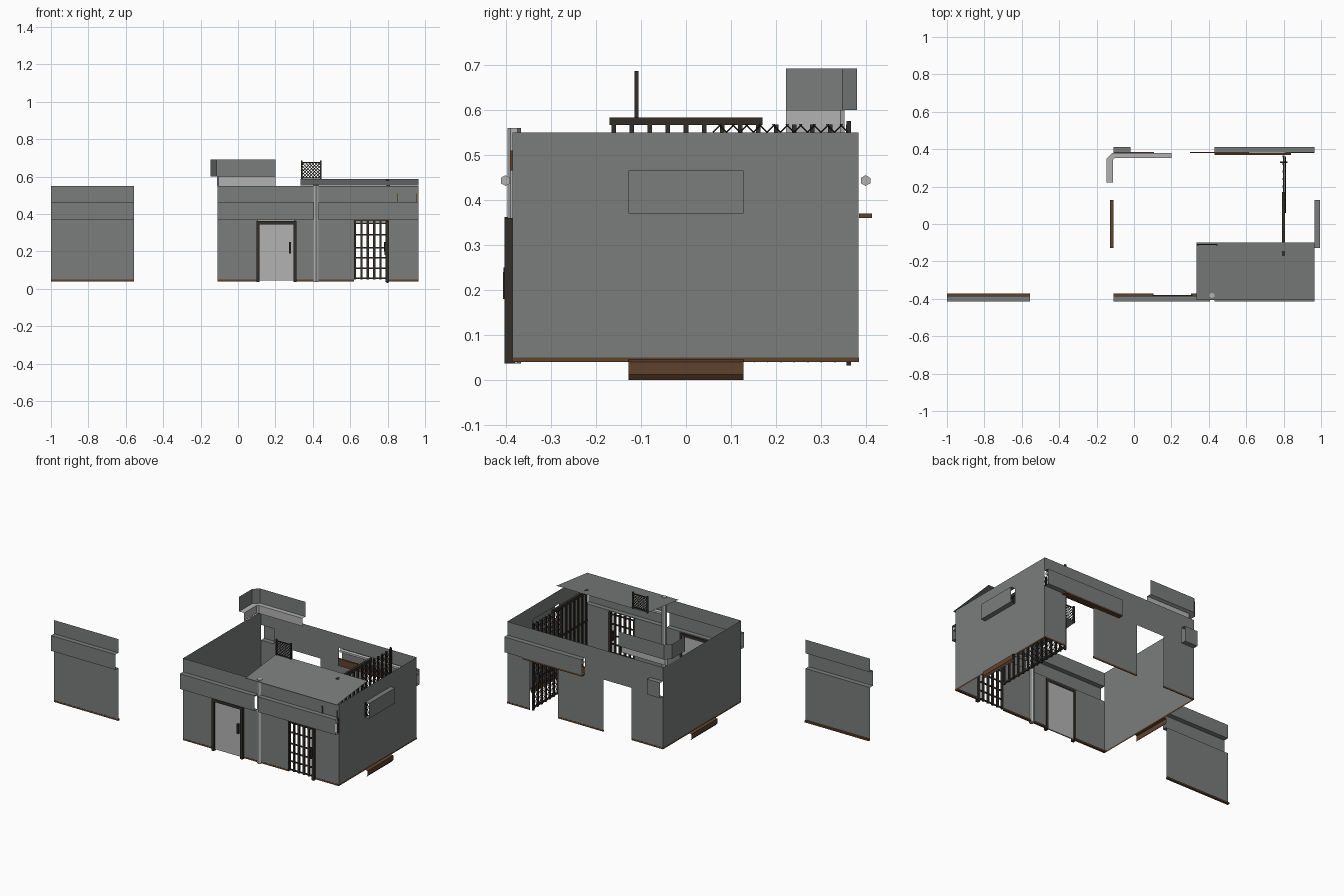
import bpy, bmesh, math
from mathutils import Vector

if "Cube" in bpy.data.objects:
    bpy.data.objects.remove(bpy.data.objects["Cube"])


def mat(name, rgb):
    m = bpy.data.materials.new(name)
    m.diffuse_color = (*rgb, 1)
    m.use_nodes = True
    m.node_tree.nodes["Principled BSDF"].inputs["Base Color"].default_value = m.diffuse_color
    return m


GRAY = mat("wall gray", (0.195, 0.207, 0.203))
LIGHT = mat("light gray", (0.45, 0.45, 0.45))
BROWN = mat("rust brown", (0.115, 0.055, 0.027))
DARK = mat("dark iron", (0.032, 0.027, 0.022))


def finish(bm, name, m):
    me = bpy.data.meshes.new(name)
    bm.to_mesh(me)
    bm.free()
    me.materials.append(m)
    ob = bpy.data.objects.new(name, me)
    bpy.context.collection.objects.link(ob)
    return ob


def quad(bm, *pts):
    bm.faces.new([bm.verts.new(p) for p in pts])


def box(bm, x0, x1, y0, y1, z0, z1):
    r = bmesh.ops.create_cube(bm, size=1)
    for v in r["verts"]:
        v.co = Vector(((x0 + x1) / 2 + v.co.x * (x1 - x0),
                       (y0 + y1) / 2 + v.co.y * (y1 - y0),
                       (z0 + z1) / 2 + v.co.z * (z1 - z0)))


def rod(bm, p, q, r, n=4):
    p, q = Vector(p), Vector(q)
    d = q - p
    res = bmesh.ops.create_cone(bm, cap_ends=True, segments=n, radius1=r, radius2=r, depth=d.length)
    rot = d.to_track_quat('Z', 'Y')
    for v in res["verts"]:
        v.co = rot @ v.co + (p + q) / 2


def lattice(bm, place, u0, u1, v0, v1, step, r):
    """Diamond wire mesh clipped to a rectangle; place(u, v) gives the 3D point."""
    w, h = u1 - u0, v1 - v0
    for k in range(1, int((w + h) / step) + 1):
        c = k * step
        a, b = max(0, c - h), min(w, c)
        if b - a > 0.003:
            rod(bm, place(u0 + a, v0 + c - a), place(u0 + b, v0 + c - b), r)
            rod(bm, place(u1 - a, v0 + c - a), place(u1 - b, v0 + c - b), r)


# Stepped wall section: (outward offset, height)
BAND = [(0, .05), (0, .37), (.03, .37), (.03, .465), (0, .465), (0, .55)]
FLAT = [(0, .05), (0, .55)]
LINTEL, FLATLINTEL = [(0, .365)] + BAND[1:], [(0, .365), (0, .55)]


def wall(bm, profile, a, b, place):
    for (o0, z0), (o1, z1) in zip(profile, profile[1:]):
        quad(bm, place(a, o0, z0), place(b, o0, z0), place(b, o1, z1), place(a, o1, z1))


def front(x, o, z): return (x, -.385 - o, z)
def back(x, o, z): return (x, .383 + o, z)
def right(y, o, z): return (.965 + o, y, z)
def left(y, o, z): return (-.11 - o, y, z)


# Detached wall panel
bm = bmesh.new()
wall(bm, BAND, -1, -.556, front)
finish(bm, "detached_panel", GRAY)

# Front wall with door and window openings
bm = bmesh.new()
for a, b, p in [(-.11, .105, BAND), (.105, .305, LINTEL), (.305, .405, BAND), (.405, .43, FLAT),
                (.43, .62, BAND), (.62, .805, LINTEL), (.805, .965, BAND)]:
    wall(bm, p, a, b, front)
finish(bm, "front_wall", GRAY)

# Back wall with two open doorways
bm = bmesh.new()
for a, b, p in [(-.11, -.02, BAND), (-.02, .108, FLAT), (.108, .3, FLATLINTEL), (.3, .43, FLAT),
                (.43, .615, BAND), (.615, .81, LINTEL), (.81, .965, BAND)]:
    wall(bm, p, a, b, back)
finish(bm, "back_wall", GRAY)

# Side walls, the right one with a short stepped band
bm = bmesh.new()
for a, b, p in [(-.385, -.128, FLAT), (-.128, .128, BAND), (.128, .383, FLAT)]:
    wall(bm, p, a, b, right)
wall(bm, FLAT, -.385, .383, left)
finish(bm, "side_walls", GRAY)

# Brown base strips
bm = bmesh.new()
for a, b in [(-1, -.556), (-.11, .105), (.305, .62), (.805, .965)]:
    box(bm, a, b, -.386, -.372, .04, .05)
for a, b in [(-.11, .108), (.3, .615), (.81, .965)]:
    box(bm, a, b, .38, .384, .04, .05)
for pl in (right, left):
    wall(bm, [(0, .04), (0, .05)], -.385, .383, pl)
    wall(bm, [(0, .045), (.017, .04), (.017, .012), (.008, 0)], -.128, .128, pl)
finish(bm, "base_strips", BROWN)

# Brown shelf and ledge under the back band, small front plates
bm = bmesh.new()
box(bm, .43, .84, .37, .38, .36, .405)
box(bm, .43, .84, .384, .413, .36, .37)
for x in (.853, .955):
    box(bm, x - .003, x + .003, -.391, -.385, .465, .51)
finish(bm, "brown_ledges", BROWN)

# Partial roof
bm = bmesh.new()
quad(bm, (.335, -.405, .553), (.965, -.405, .553), (.965, -.1, .588), (.335, -.1, .588))
finish(bm, "roof_sheet", GRAY)

# Vertical column and horizontal pipes in the bands
bm = bmesh.new()
rod(bm, (.417, -.382, .037), (.417, -.382, .56), .015, 6)
for y in (-.401, .399):
    rod(bm, (.43, y, .443), (.964, y, .443), .012, 6)
finish(bm, "pipes", LIGHT)

# Front door, frame and handle
bm = bmesh.new()
box(bm, .112, .298, -.391, -.383, .045, .35)
finish(bm, "front_door", LIGHT)
bm = bmesh.new()
for x in (.1, .297):
    box(bm, x, x + .015, -.403, -.38, .037, .352)
box(bm, .1, .312, -.403, -.38, .345, .362)
box(bm, .274, .284, -.405, -.391, .19, .25)
finish(bm, "door_frame", DARK)

# Barred front gate
bm = bmesh.new()
for i in range(6):
    x = .626 + i * .034
    box(bm, x - .006, x + .006, -.394, -.382, .05, .36)
for z in (.057, .11, .165, .22, .29, .35):
    box(bm, .62, .805, -.391, -.385, z - .004, z + .004)
box(bm, .788, .806, -.403, -.38, .037, .36)
box(bm, .783, .795, -.406, -.39, .18, .24)
finish(bm, "front_gate", DARK)

# Inner barred partition with a mesh gate
bm = bmesh.new()
for i in range(14):
    y = -.16 + i * .04
    box(bm, .795, .805, y - .005, y + .005, .04, .567)
for z in (.05, .22, .39):
    box(bm, .796, .804, -.17, .36, z - .005, z + .005)
box(bm, .792, .808, -.17, .17, .566, .583)
box(bm, .795, .805, .357, .366, .032, .575)
box(bm, .78, .82, .327, .335, .2, .25)
lattice(bm, lambda u, v: (.81, u, v), .06, .36, .04, .568, .03, .0016)
finish(bm, "inner_partition", DARK)

# Small mesh screen on the roof edge
bm = bmesh.new()
for x in (.342, .442):
    box(bm, x - .004, x + .004, -.114, -.106, .58, .686)
for z in (.592, .676):
    box(bm, .34, .444, -.112, -.108, z - .003, z + .003)
lattice(bm, lambda u, v: (u, -.11, v), .342, .442, .59, .678, .017, .0018)
finish(bm, "roof_screen", DARK)

# Corner parapet: light ledge below, gray band on the outside
outer = [(.2, .38), (-.115, .38), (-.147, .348), (-.147, .222)]
inner = [(.2, .352), (-.103, .352), (-.113, .343), (-.113, .222)]
bm = bmesh.new()
for i in range(3):
    (a, b), (c, d) = outer[i:i + 2], inner[i:i + 2]
    quad(bm, (*a, .6), (*b, .6), (*d, .6), (*c, .6))
    quad(bm, (*c, .55), (*d, .55), (*d, .6), (*c, .6))
finish(bm, "parapet_ledge", LIGHT)
bm = bmesh.new()
for a, b in zip(outer, outer[1:]):
    quad(bm, (*a, .6), (*b, .6), (*b, .692), (*a, .692))
finish(bm, "parapet_band", GRAY)
